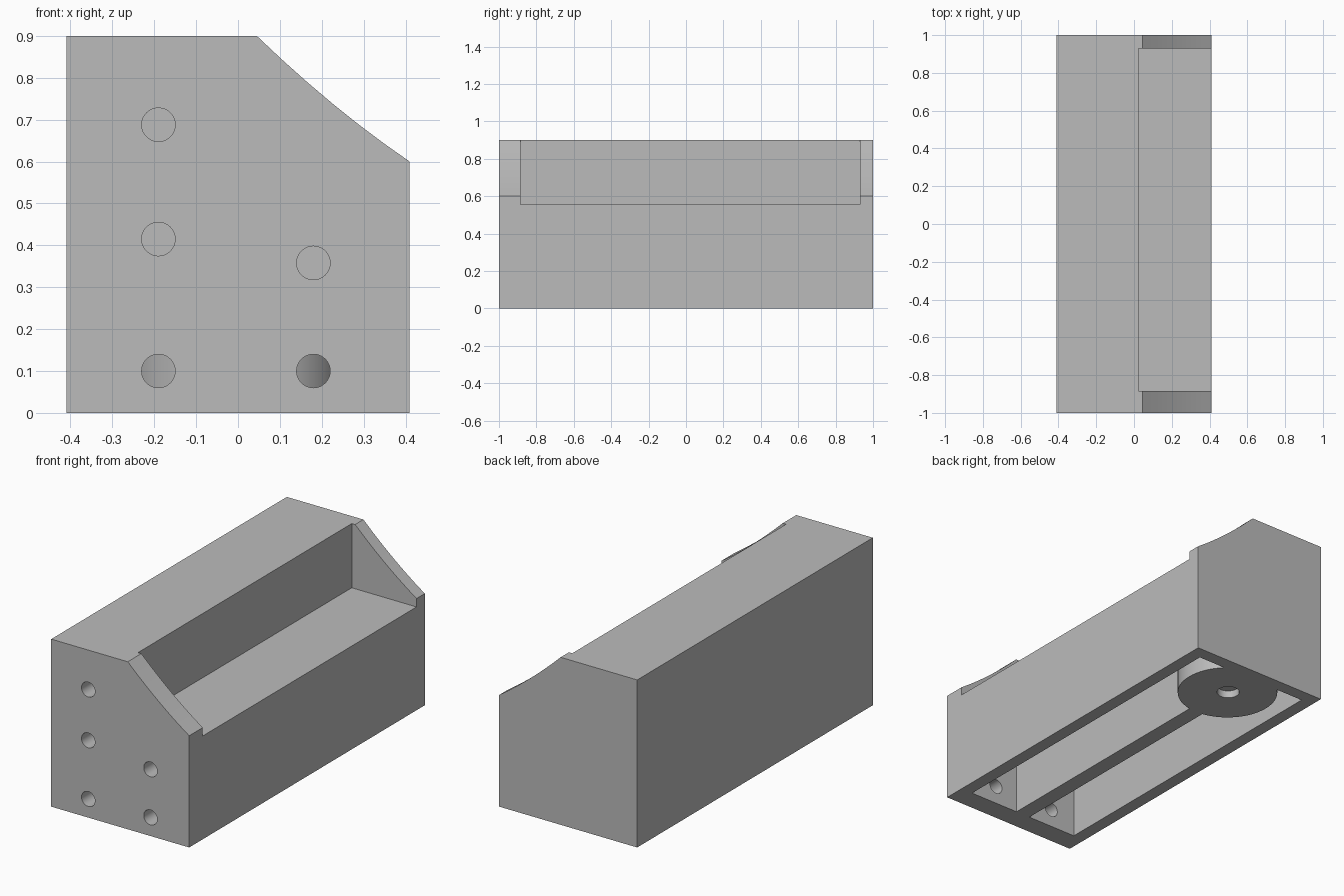
import bpy
import bmesh
import math
from mathutils import Matrix, Vector

cube = bpy.data.objects.get("Cube")
if cube:
    bpy.data.objects.remove(cube, do_unlink=True)

# One plain grey
grey = bpy.data.materials.new("plain grey")
grey.use_nodes = True
colour = (0.5, 0.5, 0.5, 1)
grey.diffuse_color = colour
grey.node_tree.nodes["Principled BSDF"].inputs["Base Color"].default_value = colour


def finish(name, bm):
    bmesh.ops.recalc_face_normals(bm, faces=bm.faces)
    mesh = bpy.data.meshes.new(name)
    bm.to_mesh(mesh)
    bm.free()
    mesh.materials.append(grey)
    obj = bpy.data.objects.new(name, mesh)
    bpy.context.scene.collection.objects.link(obj)
    return obj


def box(name, low, high):
    bm = bmesh.new()
    low, high = Vector(low), Vector(high)
    size = high - low
    bmesh.ops.create_cube(bm, size=1, matrix=Matrix.Translation((low + high) / 2)
                          @ Matrix.Diagonal((*size, 1)))
    return finish(name, bm)


def cylinder(name, start, end, radius, sides=48):
    bm = bmesh.new()
    start, end = Vector(start), Vector(end)
    axis = end - start
    turn = axis.to_track_quat("Z", "Y").to_matrix().to_4x4()
    bmesh.ops.create_cone(bm, cap_ends=True, segments=sides, radius1=radius,
                          radius2=radius, depth=axis.length,
                          matrix=Matrix.Translation((start + end) / 2) @ turn)
    return finish(name, bm)


def cut(target, cutter, keep=False):
    """Subtract the cutter, bake the result and drop the cutter."""
    mod = target.modifiers.new("cut", "BOOLEAN")
    mod.operation = "DIFFERENCE"
    mod.solver = "EXACT"
    mod.object = cutter
    graph = bpy.context.evaluated_depsgraph_get()
    baked = bpy.data.meshes.new_from_object(target.evaluated_get(graph))
    target.modifiers.clear()
    target.data = baked
    if not keep:
        bpy.data.objects.remove(cutter, do_unlink=True)


# Housing: end profile with a gently hollow slope, extruded front to back
top, slope_x, side, slope_z, sag, steps = 0.9, 0.045, 0.41, 0.6, 0.013, 6
profile = [(side, 0), (-side, 0), (-side, top)]
for i in range(steps + 1):
    t = i / steps
    profile.append((slope_x + (side - slope_x) * t,
                    top + (slope_z - top) * t - 4 * sag * t * (1 - t)))
bm = bmesh.new()
face = bm.faces.new([bm.verts.new((x, -1, z)) for x, z in profile])
extruded = bmesh.ops.extrude_face_region(bm, geom=[face])["geom"]
bmesh.ops.translate(bm, vec=(0, 2, 0),
                    verts=[v for v in extruded if isinstance(v, bmesh.types.BMVert)])
housing = finish("housing", bm)

# Open tray between the two end walls
front, back = -0.885, 0.93
cut(housing, box("tray_cutter", (0.025, front, 0.555), (0.6, back, 1.2)))

# Two channels from below, leaving a centre rib and a round boss at the back
boss = cylinder("boss_keeper", (0, 0.745, -0.5), (0, 0.745, 0.22), 0.255, 64)
for x1, x2, roof in ((-0.34, -0.043, 0.83), (0.043, 0.34, 0.485)):
    channel = box("channel_cutter", (x1, front, -0.1), (x2, back, roof))
    cut(channel, boss, keep=True)
    cut(housing, channel)
bpy.data.objects.remove(boss, do_unlink=True)

# Shallow hole in the boss
cut(housing, cylinder("boss_hole_cutter", (0, 0.75, -0.1), (0, 0.75, 0.04), 0.057))

# Cable holes through the front wall
for x, heights in ((-0.19, (0.1, 0.415, 0.688)), (0.18, (0.1, 0.358))):
    for z in heights:
        cut(housing, cylinder("cable_hole_cutter", (x, -1.1, z), (x, -0.82, z), 0.04))

# Smooth round surfaces, crisp edges
bpy.ops.object.select_all(action="DESELECT")
housing.select_set(True)
bpy.context.view_layer.objects.active = housing
bpy.ops.object.shade_smooth_by_angle(angle=math.radians(25))
